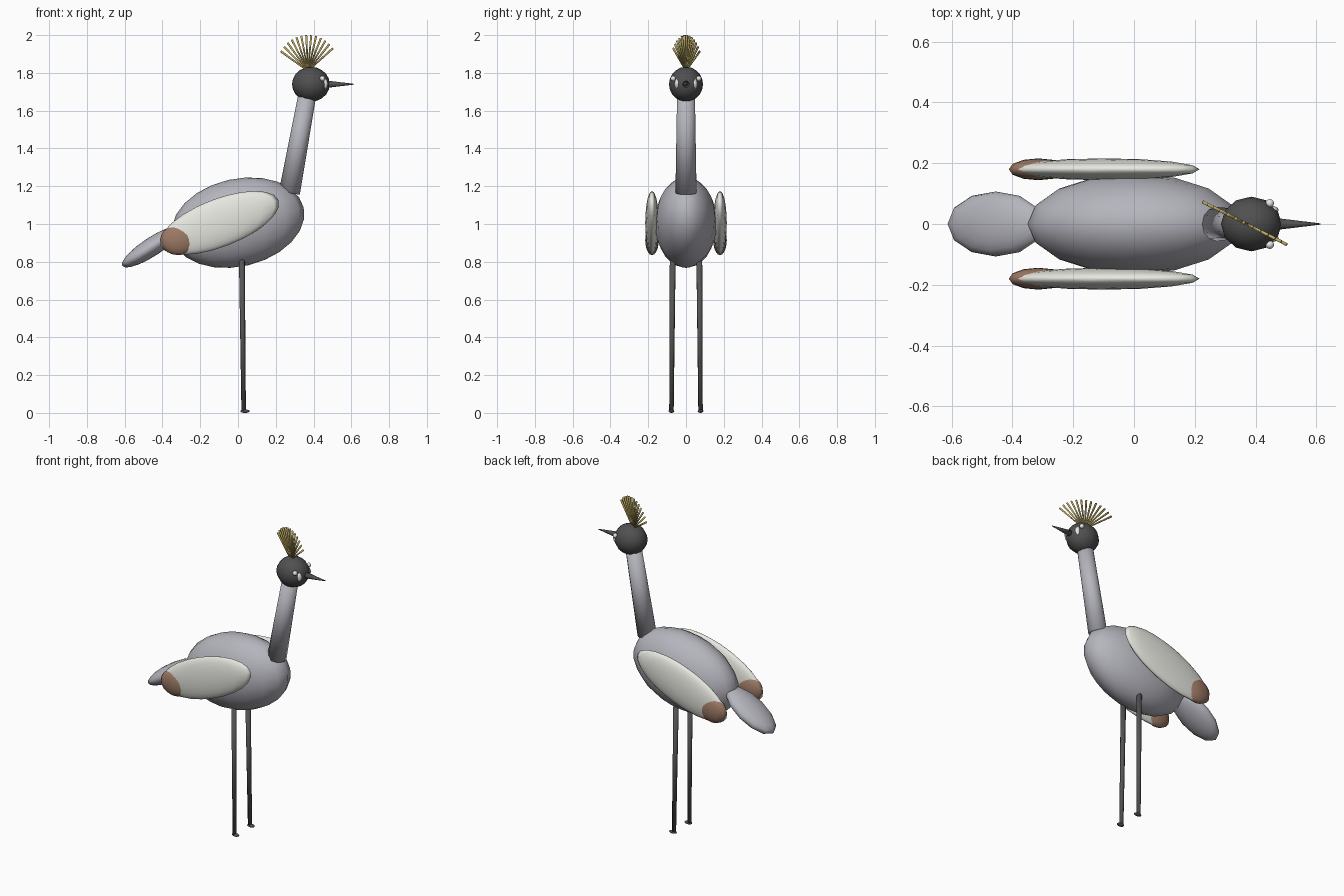
import bpy, bmesh
from math import radians, sin, cos
from mathutils import Matrix, Vector

cube = bpy.data.objects.get("Cube")
if cube:
    bpy.data.objects.remove(cube)


def material(name, r, g, b):
    m = bpy.data.materials.new(name)
    m.use_nodes = True
    m.diffuse_color = (r, g, b, 1)
    shader = next(n for n in m.node_tree.nodes if n.type == 'BSDF_PRINCIPLED')
    shader.inputs["Base Color"].default_value = (r, g, b, 1)
    return m


plumage = material("grey plumage", 0.46, 0.46, 0.51)
pale = material("pale wing", 0.80, 0.80, 0.75)
brown = material("brown wing tip", 0.33, 0.19, 0.13)
dark = material("dark head", 0.08, 0.08, 0.08)
leg_grey = material("dark leg", 0.09, 0.09, 0.09)
gold = material("gold crest", 0.52, 0.41, 0.13)
white = material("white face", 0.85, 0.85, 0.85)


def finish(name, bm, mat):
    mesh = bpy.data.meshes.new(name)
    bmesh.ops.recalc_face_normals(bm, faces=bm.faces)
    for f in bm.faces:
        f.smooth = True
    bm.to_mesh(mesh)
    bm.free()
    mesh.materials.append(mat)
    obj = bpy.data.objects.new(name, mesh)
    bpy.context.scene.collection.objects.link(obj)
    return obj


def ellipsoid(name, center, radii, mat, pitch=0, segments=12, rings=10):
    """Stretched ball; positive pitch lifts the +x end."""
    bm = bmesh.new()
    m = (Matrix.Translation(center) @ Matrix.Rotation(radians(-pitch), 4, 'Y')
         @ Matrix.Diagonal((*radii, 1)))
    bmesh.ops.create_uvsphere(bm, u_segments=segments, v_segments=rings, radius=1, matrix=m)
    return finish(name, bm, mat)


def add_rod(bm, start, end, r1, r2, sides):
    a, b = Vector(start), Vector(end)
    turn = (b - a).to_track_quat('Z', 'Y').to_matrix().to_4x4()
    bmesh.ops.create_cone(bm, cap_ends=True, segments=sides, radius1=r1, radius2=r2,
                          depth=(b - a).length,
                          matrix=Matrix.Translation((a + b) / 2) @ turn)


def rod(name, start, end, r1, r2, mat, sides=12):
    bm = bmesh.new()
    add_rod(bm, start, end, r1, r2, sides)
    return finish(name, bm, mat)


# Trunk, tail, neck and head
ellipsoid("body", (0, 0, 1.007), (0.357, 0.165, 0.232), plumage, 13, 16, 12)
ellipsoid("tail", (-0.455, 0, 0.88), (0.188, 0.107, 0.05), plumage, 33)
rod("neck", (0.272, 0, 1.165), (0.37, 0, 1.7), 0.056, 0.047, plumage)
ellipsoid("head", (0.386, 0, 1.74), (0.1, 0.09, 0.092), dark)
rod("beak", (0.465, 0, 1.74), (0.613, 0, 1.74), 0.02, 0.002, dark)

# Paired parts
for side, s in (("left", 1), ("right", -1)):
    ellipsoid(side + "_wing", (-0.098, s * 0.18, 1.006), (0.335, 0.036, 0.127),
              pale, 21, 16, 12)
    ellipsoid(side + "_wing_tip", (-0.315, s * 0.18, 0.915), (0.097, 0.036, 0.08), brown)
    ellipsoid(side + "_eye", (0.447, s * 0.068, 1.77), (0.014, 0.014, 0.014), white)
    ellipsoid(side + "_cheek", (0.455, s * 0.046, 1.742), (0.021, 0.013, 0.028), white)
    rod(side + "_leg", (0.03, s * 0.077, 0.008), (0.02, s * 0.07, 0.86),
        0.012, 0.016, leg_grey, 8)
    ellipsoid(side + "_foot", (0.037, s * 0.077, 0.009), (0.025, 0.015, 0.009), leg_grey)

# Fan crest, turned slightly about the vertical
crest = bmesh.new()
base = Vector((0.37, 0, 1.81))
count = 13
for i in range(count):
    lean = radians(-57 + 108 * i / (count - 1))
    out = Matrix.Rotation(radians(-27), 3, 'Z') @ Vector((sin(lean), 0, cos(lean)))
    add_rod(crest, base, base + out * 0.19, 0.004, 0.006, 6)
finish("crest", crest, gold)
